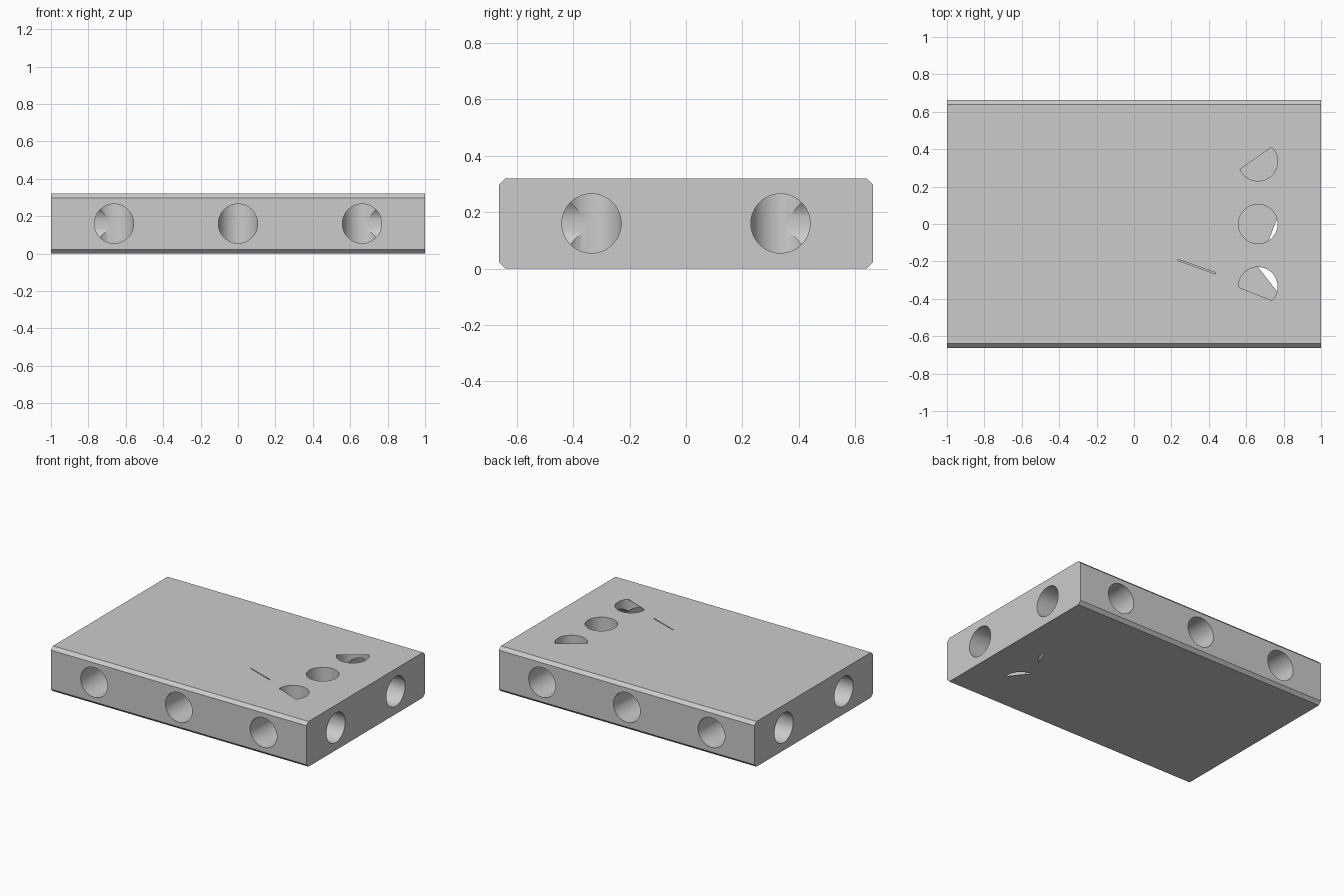
import bpy, bmesh
from math import cos, sin, radians, tau
from mathutils import Matrix, Vector

if "Cube" in bpy.data.objects:
    bpy.data.objects.remove(bpy.data.objects["Cube"])

R, H, HX, HY = 0.105, 0.32, 1.0, 0.662
MID, PX, PY = 0.16, 0.663, 0.335
SKIN = 0.003
N = 48


def prism(name, pts, depth, matrix):
    """Extrude a flat outline along its local z axis."""
    bm = bmesh.new()
    face = bm.faces.new([bm.verts.new((x, y, 0)) for x, y in pts])
    out = bmesh.ops.extrude_face_region(bm, geom=[face])
    moved = [v for v in out["geom"] if isinstance(v, bmesh.types.BMVert)]
    bmesh.ops.translate(bm, vec=(0, 0, depth), verts=moved)
    bmesh.ops.recalc_face_normals(bm, faces=bm.faces[:])
    bm.transform(matrix)
    bmesh.ops.recalc_face_normals(bm, faces=bm.faces[:])
    mesh = bpy.data.meshes.new(name)
    bm.to_mesh(mesh)
    bm.free()
    ob = bpy.data.objects.new(name, mesh)
    bpy.context.collection.objects.link(ob)
    return ob


def arc(r, a0=0.0, a1=360.0):
    full = a1 - a0 >= 360
    n = N if full else max(8, int(N * (a1 - a0) / 360))
    steps = n if full else n + 1
    return [(r * cos(radians(a0 + (a1 - a0) * i / n)),
             r * sin(radians(a0 + (a1 - a0) * i / n))) for i in range(steps)]


def along(origin, direction):
    q = Vector((0, 0, 1)).rotation_difference(Vector(direction))
    return Matrix.Translation(origin) @ q.to_matrix().to_4x4()


def cut(target, cutter):
    cutter.hide_render = True
    mod = target.modifiers.new("cut", 'BOOLEAN')
    mod.operation, mod.solver, mod.object = 'DIFFERENCE', 'EXACT', cutter
    bpy.context.view_layer.objects.active = target
    bpy.ops.object.modifier_apply(modifier=mod.name)
    bpy.data.objects.remove(cutter)


# Block with chamfered long edges
c = 0.022
profile = [(-HY + c, 0), (HY - c, 0), (HY, c), (HY, H - c),
           (HY - c, H), (-HY + c, H), (-HY, H - c), (-HY, c)]
to_x = Matrix(((0, 0, 1, -HX), (1, 0, 0, 0), (0, 1, 0, 0), (0, 0, 0, 1)))
block = prism("perforated_block", profile, 2 * HX, to_x)

# Hidden upright bores where the side holes end
uprights = [(x, s * PY) for x in (-PX, 0, PX) for s in (-1, 1)] + [(PX, 0)]
for x, y in uprights:
    cut(block, prism("upright_bore", arc(R + 0.001), H - 2 * SKIN,
                     Matrix.Translation((x, y, SKIN))))

# Holes in the long and short sides
for s in (-1, 1):
    for x in (-PX, 0, PX):
        cut(block, prism("long_side_hole", arc(R), HY - PY + 0.1,
                         along((x, s * (HY + 0.1), MID), (0, -s, 0))))
    for y in (-PY, PY):
        cut(block, prism("short_side_hole", arc(R), HX - PX + 0.1,
                         along((s * (HX + 0.1), y, MID), (-s, 0, 0))))

# Openings in the top skin: y centre, arc start, arc end
for y, a0, a1 in ((PY, 204, 406), (0, 0, 360), (-PY, -45, 181)):
    cut(block, prism("top_opening", arc(R, a0, a1), 0.1,
                     Matrix.Translation((PX, y, H - 0.02))))

# Narrow crescent openings in the bottom skin
for y, a0, a1 in ((0, -57, 15), (-PY, -14, 90)):
    cut(block, prism("bottom_opening", arc(R, a0, a1), 0.07,
                     Matrix.Translation((PX, y, -0.05))))

# Thin slot in the top
slot = [(0.232, -0.188), (0.232, -0.194), (0.436, -0.267), (0.436, -0.260)]
cut(block, prism("slot", slot, 0.2, Matrix.Translation((0, 0, H - 0.1))))

block.select_set(True)
bpy.context.view_layer.objects.active = block
bpy.ops.object.shade_smooth_by_angle(angle=radians(25))
